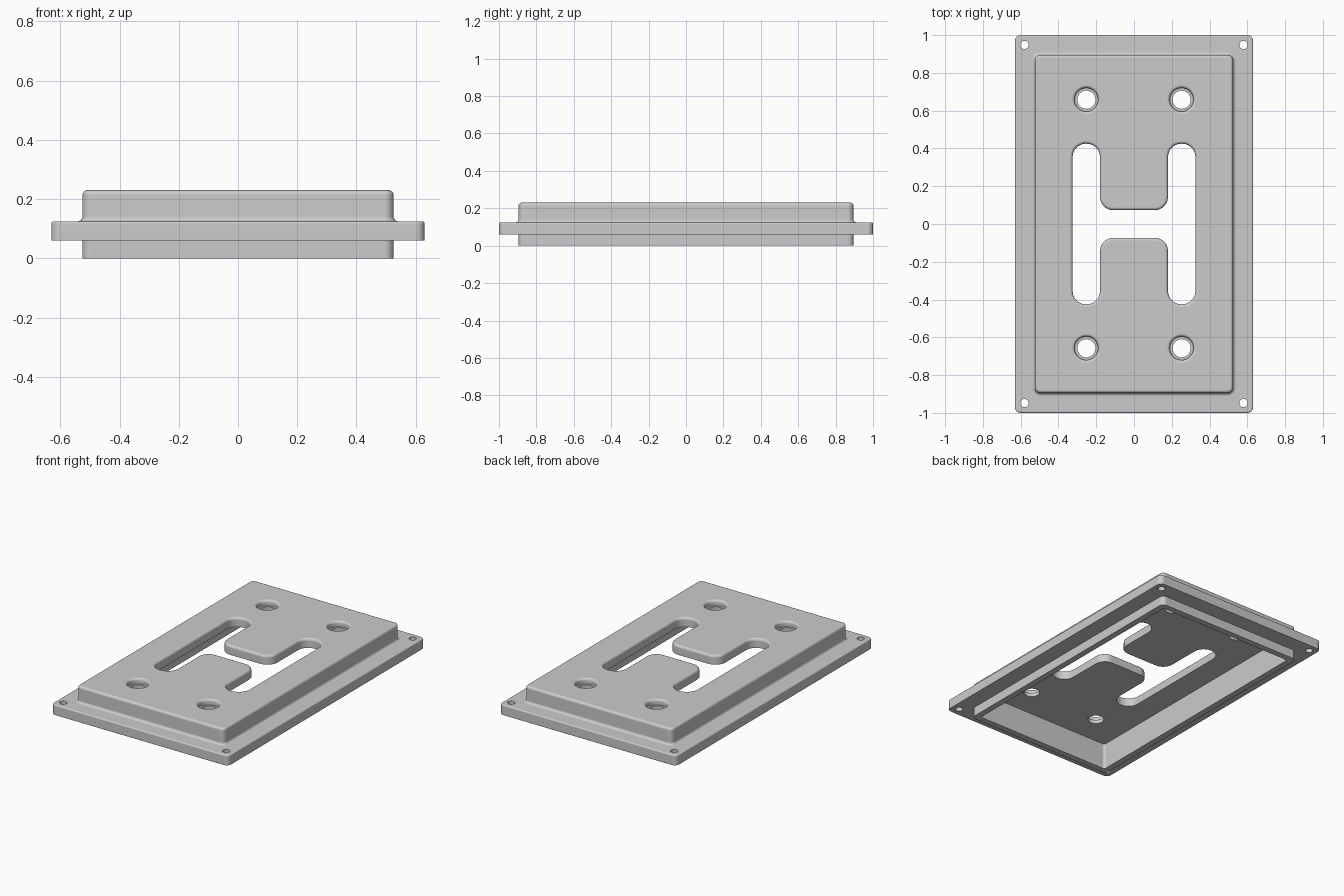
import bpy, bmesh
from math import sin, cos, pi
from mathutils import Vector

if "Cube" in bpy.data.objects:
    bpy.data.objects.remove(bpy.data.objects["Cube"])

SEG = 6          # segments per rounded corner
TOP = 0.23       # top face height
F = 0.016        # edge rounding radius


def rounded(pts, r, d=0.0):
    """Counter-clockwise right-angled outline, rounded by r, grown by d."""
    out, n = [], len(pts)
    for i in range(n):
        a, p, b = (Vector(pts[(i + k) % n]) for k in (-1, 0, 1))
        e1, e2 = (p - a).normalized(), (b - p).normalized()
        n1, n2 = Vector((e1.y, -e1.x)), Vector((e2.y, -e2.x))
        s = 1 if e1.cross(e2) > 0 else -1
        c = p - (n1 + n2) * s * r
        for k in range(SEG + 1):
            t = k / SEG * pi / 2
            out.append(c + (n1 * cos(t) + n2 * sin(t)) * (s * (r + s * d)))
    return out


def rect(hx, hy, r):
    return rounded([(hx, -hy), (hx, hy), (-hx, hy), (-hx, -hy)], r)


def circle(x, y, r, n=40):
    return [Vector((x + r * cos(2 * pi * i / n), y + r * sin(2 * pi * i / n))) for i in range(n)]


def loft(bm, rings):
    """Closed solid through a list of (outline, z)."""
    loops = [[bm.verts.new((p.x, p.y, z)) for p in o] for o, z in rings]
    for a, b in zip(loops, loops[1:]):
        for i in range(len(a)):
            j = (i + 1) % len(a)
            bm.faces.new((a[i], a[j], b[j], b[i]))
    bm.faces.new(loops[0][::-1])
    bm.faces.new(loops[-1])


def make(name, bm):
    bmesh.ops.recalc_face_normals(bm, faces=bm.faces)
    me = bpy.data.meshes.new(name)
    bm.to_mesh(me)
    bm.free()
    ob = bpy.data.objects.new(name, me)
    bpy.context.collection.objects.link(ob)
    return ob


arc = [k / 5 * pi / 2 for k in range(6)]

# Plate shell: cavity ceiling, rim, flange, fillet, raised block, rounded top
X, Y = 0.525, 0.895
rings = [(rect(X - 0.04, Y - 0.04, 0.015), 0.17), (rect(X - 0.04, Y - 0.04, 0.015), 0.0),
         (rect(X, Y, 0.03), 0.0), (rect(X, Y, 0.03), 0.06), (rect(0.63, 1.0, 0.03), 0.06)]
for t in arc:
    g = 0.008 * (1 - cos(t))
    rings.append((rect(0.63 - g, 1.0 - g, 0.03 - g), 0.117 + 0.008 * sin(t)))
for t in arc:
    g = F * (1 - sin(t))
    rings.append((rect(X + g, Y + g, 0.03 + g), 0.125 + F * (1 - cos(t))))
for t in arc:
    g = F * (1 - cos(t))
    rings.append((rect(X - g, Y - g, 0.03 - g), TOP - F + F * sin(t)))
bm = bmesh.new()
loft(bm, rings)
plate = make("cover_plate", bm)

# Cutters: H-shaped slot, four counterbored holes, four corner holes
flare = [(F * (1 - cos(t)), TOP - F + F * sin(t)) for t in arc]
bm = bmesh.new()
a, b, h, w = 0.18, 0.325, 0.425, 0.073
H = [(b, -h), (b, h), (a, h), (a, w), (-a, w), (-a, h),
     (-b, h), (-b, -h), (-a, -h), (-a, -w), (a, -w), (a, -h)]
levels = [(0, 0.1)] + flare + [(F, 0.3)]
loft(bm, [(rounded(H, 0.07, d), z) for d, z in levels])
for sx in (-1, 1):
    for sy in (-1, 1):
        x, y = 0.252 * sx, 0.658 * sy
        prof = [(0.048, 0.1), (0.048, 0.195), (0.062, 0.195)]
        prof += [(0.062 + d, z) for d, z in flare] + [(0.062 + F, 0.3)]
        loft(bm, [(circle(x, y, r), z) for r, z in prof])
        x, y = 0.58 * sx, 0.948 * sy
        loft(bm, [(circle(x, y, 0.022, 24), z) for z in (0.0, 0.2)])
cutter = make("hole_cutter", bm)
cutter.hide_render = True

# Cut the openings, then shade
mod = plate.modifiers.new("openings", "BOOLEAN")
mod.operation = "DIFFERENCE"
mod.solver = "EXACT"
mod.object = cutter
bpy.context.view_layer.objects.active = plate
plate.select_set(True)
bpy.ops.object.modifier_apply(modifier=mod.name)
bpy.data.objects.remove(cutter)
bpy.ops.object.shade_smooth_by_angle(angle=pi / 6)
wn = plate.modifiers.new("weighted_normals", "WEIGHTED_NORMAL")
wn.keep_sharp = True
